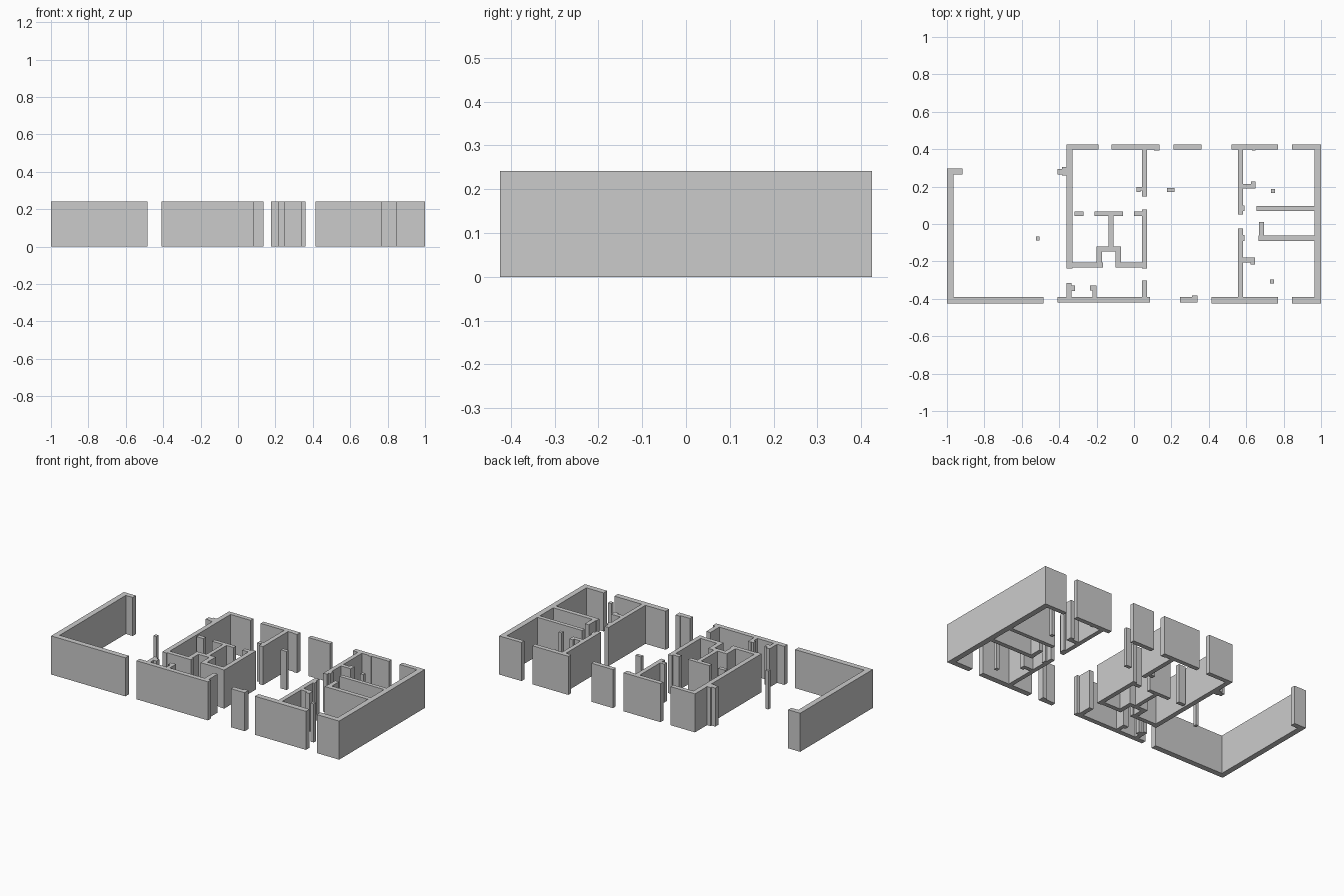
import bpy, bmesh

H = 0.242          # wall height
Y = 0.425          # half depth of the plan
YI = 0.397         # inner face of the back wall
YF = -0.39         # inner face of the front wall


def walls(name, *rects):
    """Merge plan rectangles (x0, x1, y0, y1) into one clean extruded wall solid."""
    xs = sorted({v for r in rects for v in r[:2]})
    ys = sorted({v for r in rects for v in r[2:]})
    bm = bmesh.new()
    verts = {}

    def vert(i, j):
        if (i, j) not in verts:
            verts[i, j] = bm.verts.new((xs[i], ys[j], 0))
        return verts[i, j]

    for i in range(len(xs) - 1):
        for j in range(len(ys) - 1):
            cx, cy = (xs[i] + xs[i + 1]) / 2, (ys[j] + ys[j + 1]) / 2
            if any(a < cx < b and c < cy < d for a, b, c, d in rects):
                bm.faces.new((vert(i, j), vert(i + 1, j), vert(i + 1, j + 1), vert(i, j + 1)))
    ext = bmesh.ops.extrude_face_region(bm, geom=bm.faces[:], use_keep_orig=True)
    top = [g for g in ext["geom"] if isinstance(g, bmesh.types.BMVert)]
    bmesh.ops.translate(bm, verts=top, vec=(0, 0, H))
    bmesh.ops.recalc_face_normals(bm, faces=bm.faces[:])
    bmesh.ops.dissolve_limit(bm, angle_limit=0.01, verts=bm.verts[:], edges=bm.edges[:])
    me = bpy.data.meshes.new(name)
    bm.to_mesh(me)
    bm.free()
    ob = bpy.data.objects.new(name, me)
    bpy.context.collection.objects.link(ob)
    return ob


# Open yard on the left
walls("yard_wall",
      (-1, -0.965, -Y, 0.296), (-1, -0.917, 0.265, 0.296), (-1, -0.485, -Y, YF))

# Middle block: long left wall, lower room wall and back corner
walls("middle_left_wall",
      (-0.36, -0.33, -0.237, Y), (-0.36, -0.19, YI, Y),
      (-0.385, -0.36, 0.26, 0.305), (-0.41, -0.36, 0.265, 0.295),
      (-0.36, -0.165, -0.232, -0.205),
      # closet niche with stem and right-hand wall
      (-0.2, -0.172, -0.232, -0.12), (-0.2, -0.07, -0.147, -0.12),
      (-0.098, -0.07, -0.232, -0.12), (-0.098, 0.07, -0.232, -0.205),
      (-0.135, -0.11, -0.12, 0.045), (-0.21, -0.06, 0.042, 0.067),
      (0.042, 0.07, -0.237, 0.078), (0.0, 0.042, 0.042, 0.067))
walls("corridor_pier", (-0.318, -0.27, 0.042, 0.067))

# Middle block: back wall with partition
walls("middle_back_wall",
      (-0.12, 0.135, YI, Y), (0.107, 0.135, 0.392, Y),
      (0.042, 0.07, 0.148, YI), (0.013, 0.035, 0.172, 0.197), (0.013, 0.042, 0.18, 0.197))

# Middle block: front wall with short returns
walls("middle_front_wall",
      (-0.41, 0.085, -Y + 0.005, YF), (-0.36, -0.335, YF, -0.315),
      (-0.335, -0.315, -0.358, -0.33), (-0.223, -0.2, YF, -0.328),
      (-0.236, -0.223, -0.355, -0.33), (0.042, 0.07, YF, -0.302))

# Wall pieces between the two blocks
walls("hall_back_wall", (0.21, 0.36, YI, Y))
walls("hall_front_wall", (0.245, 0.34, -Y + 0.005, YF), (0.31, 0.34, YF, -0.382))

# Right block: outer wall with the two cross walls
walls("right_outer_wall",
      (0.965, 1, -Y, Y), (0.845, 1, YI, Y), (0.845, 1, -Y, YF),
      (0.655, 0.965, 0.07, 0.095), (0.665, 0.965, -0.09, -0.062),
      (0.668, 0.695, -0.062, 0.01))

# Right block: back and front inner walls with door stubs
walls("right_back_wall",
      (0.52, 0.77, YI, Y), (0.555, 0.582, 0.052, YI), (0.582, 0.592, 0.07, 0.1),
      (0.582, 0.65, 0.19, 0.215), (0.625, 0.65, 0.19, 0.228), (0.63, 0.65, 0.392, YI))
walls("right_front_wall",
      (0.415, 0.77, -Y, YF), (0.555, 0.582, YF, -0.025), (0.582, 0.592, -0.09, -0.06),
      (0.582, 0.647, -0.205, -0.18), (0.622, 0.647, -0.217, -0.18))

# Free-standing posts
for name, x, y, w in (("yard_post", -0.515, -0.078, 0.02), ("hall_post", 0.197, 0.182, 0.04),
                      ("back_room_post", 0.743, 0.177, 0.022), ("front_room_post", 0.738, -0.308, 0.022)):
    walls(name, (x - w / 2, x + w / 2, y - 0.011, y + 0.011))
